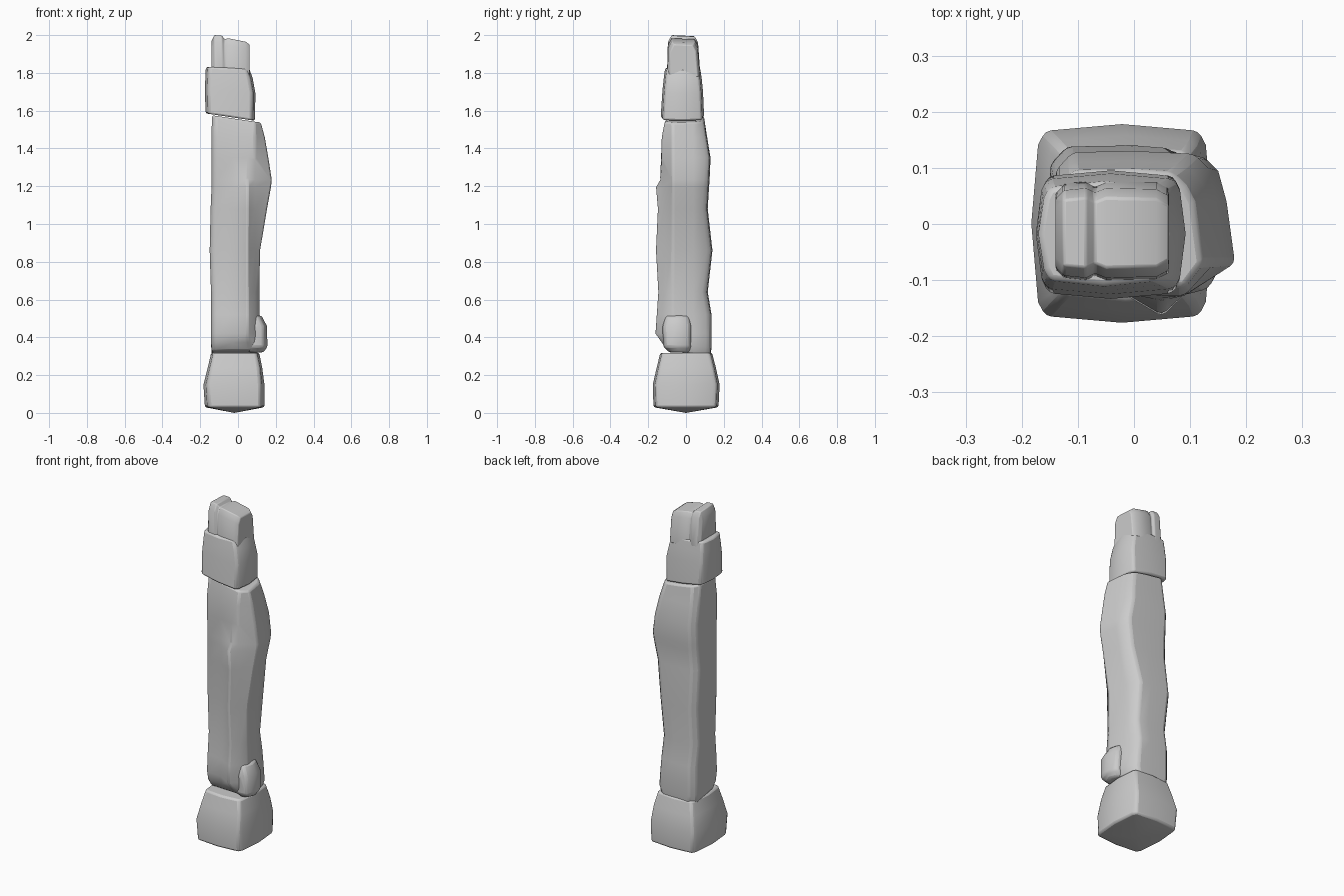
import bpy, bmesh, math

if "Cube" in bpy.data.objects:
    bpy.data.objects.remove(bpy.data.objects["Cube"])


def loft(name, rings, bottom=None, top=None, bevel=0.01, angle=40):
    """Skin a stack of outlines; ends close flat or fan to a given point."""
    bm = bmesh.new()
    loops = [[bm.verts.new(p) for p in ring] for ring in rings]
    n = len(loops[0])
    for a, b in zip(loops, loops[1:]):
        for i in range(n):
            j = (i + 1) % n
            bm.faces.new((a[i], a[j], b[j], b[i]))
    for loop, tip in ((loops[0], bottom), (loops[-1], top)):
        if tip:
            v = bm.verts.new(tip)
            for i in range(n):
                bm.faces.new((loop[i], loop[(i + 1) % n], v))
        else:
            bm.faces.new(loop)
    bmesh.ops.recalc_face_normals(bm, faces=bm.faces)
    me = bpy.data.meshes.new(name)
    bm.to_mesh(me)
    bm.free()
    ob = bpy.data.objects.new(name, me)
    bpy.context.collection.objects.link(ob)
    mod = ob.modifiers.new("worn_edges", "BEVEL")
    mod.width, mod.segments = bevel, 2
    mod.limit_method, mod.angle_limit = "ANGLE", math.radians(35)
    bpy.ops.object.select_all(action="DESELECT")
    ob.select_set(True)
    bpy.context.view_layer.objects.active = ob
    bpy.ops.object.shade_smooth_by_angle(angle=math.radians(angle))
    return ob


def block_ring(z, xl, xr, yf, yb, sx=0, sy=0, cut=0.02, bulge=0.01):
    """Chamfered, slightly bulging rectangle on a plane tilted by sx, sy."""
    xm, ym = (xl + xr) / 2, (yf + yb) / 2
    b = bulge
    pts = [(xl + cut, yf + b), (xm, yf), (xr - cut, yf + b),
           (xr - b, yf + b + cut), (xr, ym), (xr - b, yb - b - cut),
           (xr - cut, yb - b), (xm, yb), (xl + cut, yb - b),
           (xl + b, yb - b - cut), (xl, ym), (xl + b, yf + b + cut)]
    return [(x, y, z + sx * x + sy * y) for x, y in pts]


def shaft_ring(z, xl, xr, yf, ridge, yb, sx=0, sy=0):
    """Shaft outline: raised ridge on the front, angular right flank."""
    pts = [(xl, yf + 0.03), (xl + 0.02, yf + 0.008), (-0.03, yf),
           (0.05, ridge), (0.09, min(yf, -0.1) - 0.008), (xr, -0.07),
           (xr - 0.015, 0.04), (xr - 0.03, yb - 0.03), (xr - 0.055, yb - 0.005),
           (0, yb), (xl + 0.03, yb - 0.002), (xl, yb - 0.035)]
    return [(x, y, z + sx * x + sy * y) for x, y in pts]


# flared foot block with a shallow pointed underside
loft("foot_block", [
    block_ring(0.03, -0.175, 0.14, -0.172, 0.172, cut=0.025, bulge=0.012),
    block_ring(0.15, -0.183, 0.14, -0.176, 0.178, cut=0.025, bulge=0.012),
    block_ring(0.24, -0.16, 0.128, -0.155, 0.158),
    block_ring(0.318, -0.142, 0.112, -0.136, 0.138),
], bottom=(-0.02, 0, 0))

# weathered shaft: z, left, right, front, ridge, back, tilts
loft("shaft", [shaft_ring(*r) for r in (
    (0.315, -0.138, 0.115, -0.085, -0.09, 0.13, 0, -0.18),
    (0.36, -0.142, 0.13, -0.108, -0.13, 0.135, 0, -0.1),
    (0.42, -0.142, 0.125, -0.118, -0.165, 0.135),
    (0.52, -0.142, 0.116, -0.112, -0.158, 0.135),
    (0.64, -0.143, 0.114, -0.1, -0.15, 0.115),
    (0.86, -0.15, 0.118, -0.1, -0.163, 0.14),
    (1.08, -0.145, 0.155, -0.108, -0.152, 0.115),
    (1.195, -0.14, 0.176, -0.115, -0.162, 0.122),
    (1.235, -0.14, 0.18, -0.117, -0.137, 0.125),
    (1.35, -0.14, 0.162, -0.12, -0.132, 0.13),
    (1.46, -0.14, 0.143, -0.12, -0.128, 0.112),
    (1.555, -0.138, 0.122, -0.105, -0.11, 0.097, -0.15, 0),
)])

# small broken lump at the lower front right corner of the shaft
loft("shaft_lump", [
    block_ring(0.32, 0.05, 0.135, -0.09, 0.02),
    block_ring(0.35, 0.04, 0.156, -0.12, 0.03),
    block_ring(0.46, 0.04, 0.153, -0.125, 0.03),
    block_ring(0.515, 0.04, 0.125, -0.11, 0.02),
])

# collar
loft("collar", [
    block_ring(1.56, -0.172, 0.09, -0.134, 0.096, -0.15),
    block_ring(1.7, -0.175, 0.092, -0.125, 0.09, -0.08),
    block_ring(1.77, -0.173, 0.078, -0.118, 0.083),
    block_ring(1.825, -0.17, 0.06, -0.11, 0.075, -0.04),
])

# broken top stub: profile across x dips at the groove and slopes right
stub_x = (-0.14, -0.125, -0.085, -0.07, -0.05, 0.04, 0.062)
stub_z = (1.965, 1.995, 1.992, 1.974, 1.978, 1.96, 1.945)
stub_y = (0.065, 0.08, 0.084, 0.076, 0.084, 0.082, 0.07)
sections = []
for x, z, h in zip(stub_x, stub_z, stub_y):
    c = -0.012
    sections.append([(x, c - h - 0.005, 1.78), (x, c - h, z - 0.03),
                     (x, c - h + 0.018, z + 0.005), (x, c + h - 0.025, z),
                     (x, c + h - 0.008, z - 0.03), (x, c + h + 0.005, 1.78)])
loft("top_stub", sections, bevel=0.004)
